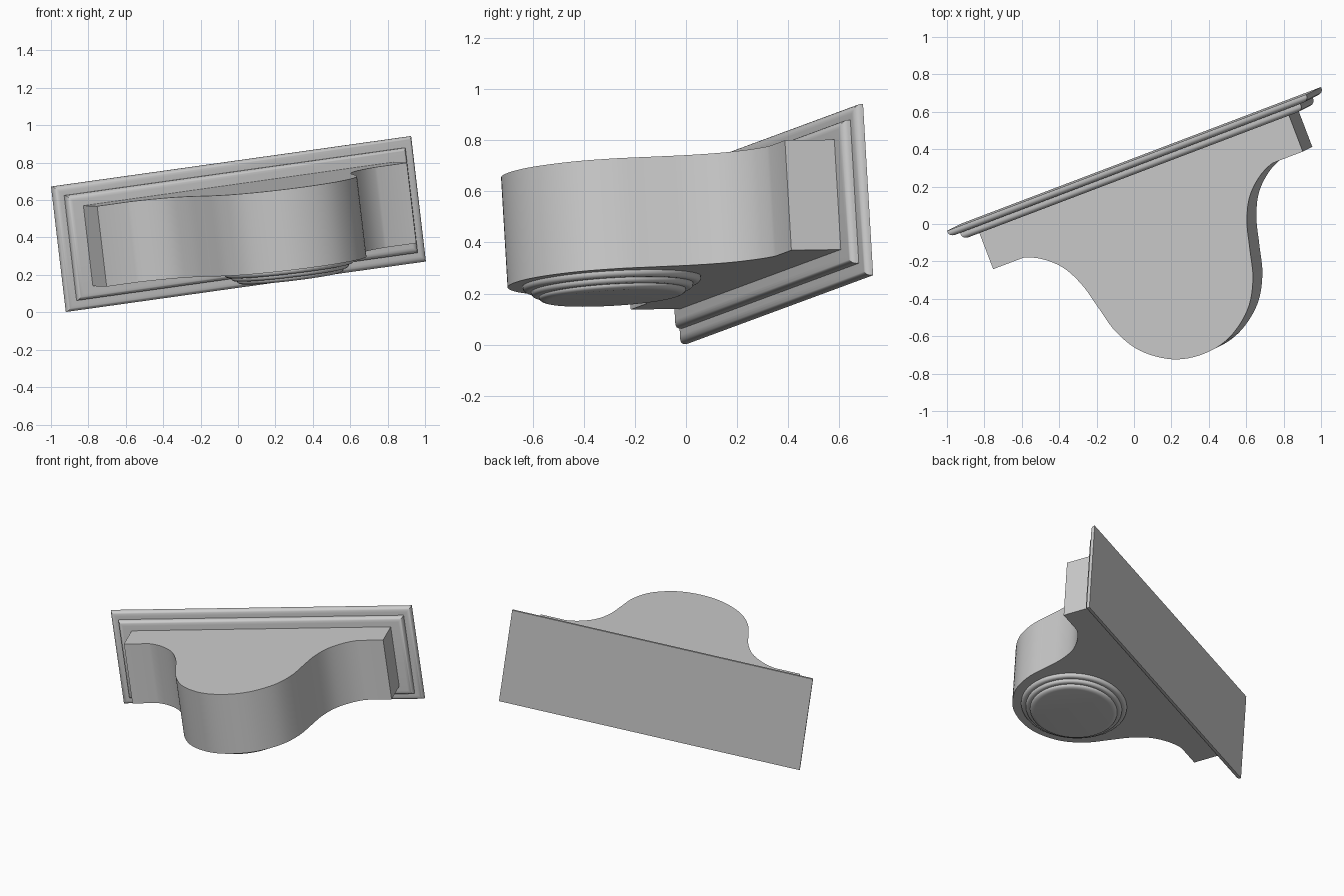
import bpy, bmesh, math
from mathutils import Vector, Matrix

if "Cube" in bpy.data.objects:
    bpy.data.objects.remove(bpy.data.objects["Cube"])

# Shelf frame: X = along the wall, Y = up the wall, Z = out from the wall
ax = Vector((0.927, 0.352, 0.130)).normalized()
up = Vector((-0.118, -0.059, 0.991))
up = (up - ax * up.dot(ax)).normalized()
out = ax.cross(up)
FRAME = Matrix((ax, up, out)).transposed().to_4x4()
FRAME.translation = (0, 0.348, 0.472)

grey = bpy.data.materials.new("plain_grey")
grey.diffuse_color = (0.6, 0.6, 0.6, 1)
grey.use_nodes = True
grey.node_tree.nodes["Principled BSDF"].inputs["Base Color"].default_value = grey.diffuse_color


def loft(name, rings):
    """Skin a stack of closed rings and cap both ends."""
    bm = bmesh.new()
    loops = [[bm.verts.new(p) for p in r] for r in rings]
    n = len(loops[0])
    for a, b in zip(loops, loops[1:]):
        for i in range(n):
            j = (i + 1) % n
            bm.faces.new((a[i], a[j], b[j], b[i]))
    bm.faces.new(loops[0][::-1])
    bm.faces.new(loops[-1])
    bmesh.ops.recalc_face_normals(bm, faces=bm.faces)
    me = bpy.data.meshes.new(name)
    bm.to_mesh(me)
    bm.free()
    me.materials.append(grey)
    me.shade_smooth()
    me.set_sharp_from_angle(angle=math.radians(30))
    ob = bpy.data.objects.new(name, me)
    ob.matrix_world = FRAME
    bpy.context.collection.objects.link(ob)
    return ob


def rounded_step(inset, low, high, rx, rz, steps=6):
    """Profile of one moulding step as (inset, height) points."""
    pts = [(inset, low)]
    for i in range(steps + 1):
        a = math.pi / 2 * i / steps
        pts.append((inset + rx * (1 - math.cos(a)), high - rz + rz * math.sin(a)))
    return pts


# Moulded back plate: two rounded rectangular steps
profile = rounded_step(0, 0, 0.036, 0.032, 0.026) + rounded_step(0.055, 0.036, 0.074, 0.032, 0.026)
W, H = 1.036, 0.338
loft("back_plate", [[(sx * (W - i), sy * (H - i), z)
                     for sx, sy in ((-1, -1), (1, -1), (1, 1), (-1, 1))] for i, z in profile])


def spline(pts, steps=6):
    """Smooth curve through the points."""
    res = []
    for k in range(1, len(pts) - 2):
        p0, p1, p2, p3 = (Vector(p) for p in pts[k - 1:k + 3])
        for i in range(steps):
            t = i / steps
            res.append(0.5 * (2 * p1 + (p2 - p0) * t + (2 * p0 - 5 * p1 + 4 * p2 - p3) * t * t
                              + (3 * p1 - p0 - 3 * p2 + p3) * t ** 3))
    return res


# Shelf body: bell-shaped outline, mirrored and extruded up
half = [(0.80, 0.281), (0.72, 0.281), (0.625, 0.325), (0.535, 0.41), (0.475, 0.53),
        (0.438, 0.67), (0.396, 0.825), (0.31, 0.967), (0.163, 1.072), (0, 1.104), (-0.163, 1.072)]
right = [Vector((0.893, 0.07)), Vector((0.893, 0.281))] + spline(half)
outline = right + [Vector((0, 1.104))] + [Vector((-p.x, p.y)) for p in reversed(right)]
T = 0.217
loft("shelf_body", [[(p.x, y, p.y) for p in outline] for y in (-T, T)])

# Stepped round boss under the front lobe
R, N = 0.35, 64
boss = (rounded_step(0, 0, 0.024, 0.02, 0.02) + rounded_step(0.032, 0.024, 0.045, 0.018, 0.018)
        + rounded_step(0.062, 0.045, 0.066, 0.03, 0.018))
loft("round_boss", [[((R - i) * math.cos(2 * math.pi * k / N), -T - d,
                      0.697 + (R - i) * math.sin(2 * math.pi * k / N)) for k in range(N)]
                    for i, d in boss])
